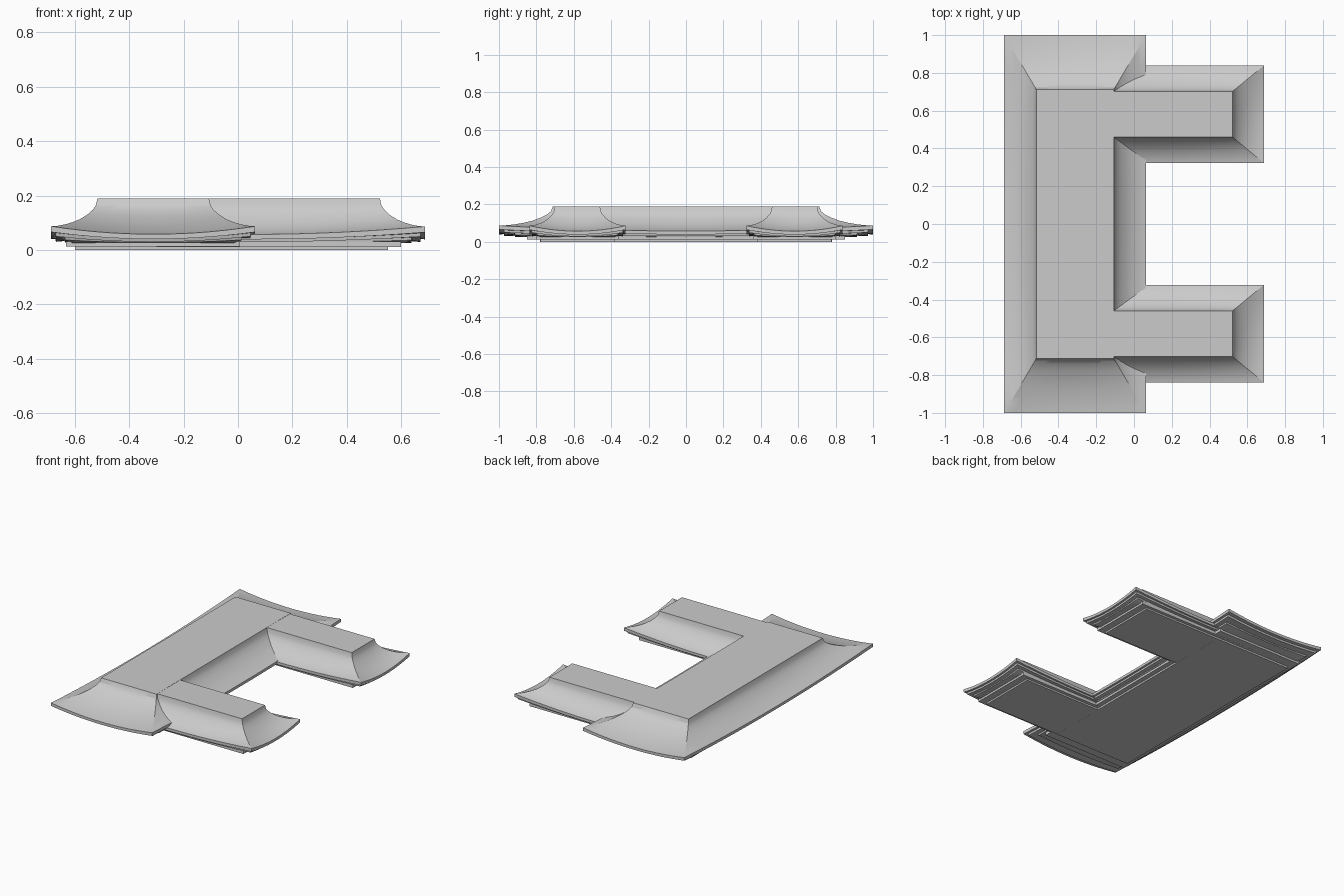
import bpy, bmesh, math

if "Cube" in bpy.data.objects:
    bpy.data.objects.remove(bpy.data.objects["Cube"])

N = 14  # segments per eave side

# Roof section from lower soffit to top: (inset fraction, mid height, corner lift)
SECTION = [(0.46, 0.026, 0.0), (0.30, 0.027, 0.010), (0.29, 0.033, 0.014),
           (0.10, 0.030, 0.020), (0.09, 0.041, 0.022), (0.0, 0.040, 0.026),
           (0.0, 0.058, 0.029), (0.14, 0.063, 0.026), (0.30, 0.073, 0.021),
           (0.46, 0.085, 0.017), (0.62, 0.102, 0.011), (0.78, 0.124, 0.006),
           (0.90, 0.145, 0.003), (0.965, 0.164, 0.0), (1.0, 0.190, 0.0)]


def curved_roof(name, outer, inner, mid_x=None, drop=0.0):
    """Loft nested rectangles whose eaves sweep up towards the corners."""
    bm = bmesh.new()
    rings = []
    for f, z, lift in SECTION:
        x0, x1, y0, y1 = [a + (b - a) * f for a, b in zip(outer, inner)]
        corners = [(x0, y0), (x1, y0), (x1, y1), (x0, y1)]
        cx = (x0 + x1) / 2 if mid_x is None else mid_x
        cy = (y0 + y1) / 2
        ring = []
        for i in range(4):
            (ax, ay), (bx, by) = corners[i], corners[(i + 1) % 4]
            for k in range(N):
                t = k / N
                x, y = ax + (bx - ax) * t, ay + (by - ay) * t
                u = max(0, (x - cx) / (x1 - cx)) if mid_x is not None else abs(x - cx) / (x1 - cx)
                v = abs(y - cy) / (y1 - cy)
                # along a side only the running coordinate matters
                s = u if i % 2 == 0 else v
                if mid_x is not None and i == 3:
                    s = 0
                if mid_x is not None and k == 0 and i == 3:
                    s = 0
                ring.append(bm.verts.new((x, y, z + lift * s * s - drop)))
        rings.append(ring)
    n = 4 * N
    for a, b in zip(rings, rings[1:]):
        for i in range(n):
            j = (i + 1) % n
            bm.faces.new((a[i], a[j], b[j], b[i]))
    bm.faces.new(rings[0][::-1])
    bm.faces.new(rings[-1])
    finish(name, bm)


def slab(name, x0, x1, y0, y1, z0, z1):
    bm = bmesh.new()
    bmesh.ops.create_cube(bm, size=1)
    for v in bm.verts:
        v.co = (x0 if v.co.x < 0 else x1, y0 if v.co.y < 0 else y1, z0 if v.co.z < 0 else z1)
    finish(name, bm)


def finish(name, bm):
    bmesh.ops.recalc_face_normals(bm, faces=bm.faces)
    me = bpy.data.meshes.new(name)
    bm.to_mesh(me)
    bm.free()
    for p in me.polygons:
        p.use_smooth = True
    me.set_sharp_from_angle(angle=math.radians(25))
    ob = bpy.data.objects.new(name, me)
    bpy.context.collection.objects.link(ob)


# Main hall roof with its stepped base
curved_roof("main_roof", (-0.687, 0.063, -1, 1), (-0.517, -0.107, -0.712, 0.712))
slab("main_bracket_step", -0.632, 0.008, -0.85, 0.85, 0.012, 0.032)
slab("main_base", -0.60, -0.025, -0.78, 0.78, 0.0, 0.031)

# Two side wings, mirrored front to back
for side, s in (("back", 1), ("front", -1)):
    def span(a, b):
        return tuple(sorted((a * s, b * s)))
    curved_roof(side + "_wing_roof", (-0.40, 0.687, *span(0.323, 0.838)),
                (-0.40, 0.522, *span(0.46, 0.702)), mid_x=0.04, drop=0.0008)
    slab(side + "_wing_bracket_step", -0.3, 0.60, *span(0.36, 0.80), 0.0115, 0.0315)
    slab(side + "_wing_base", -0.3, 0.552, *span(0.382, 0.779), 0.0004, 0.0305)
